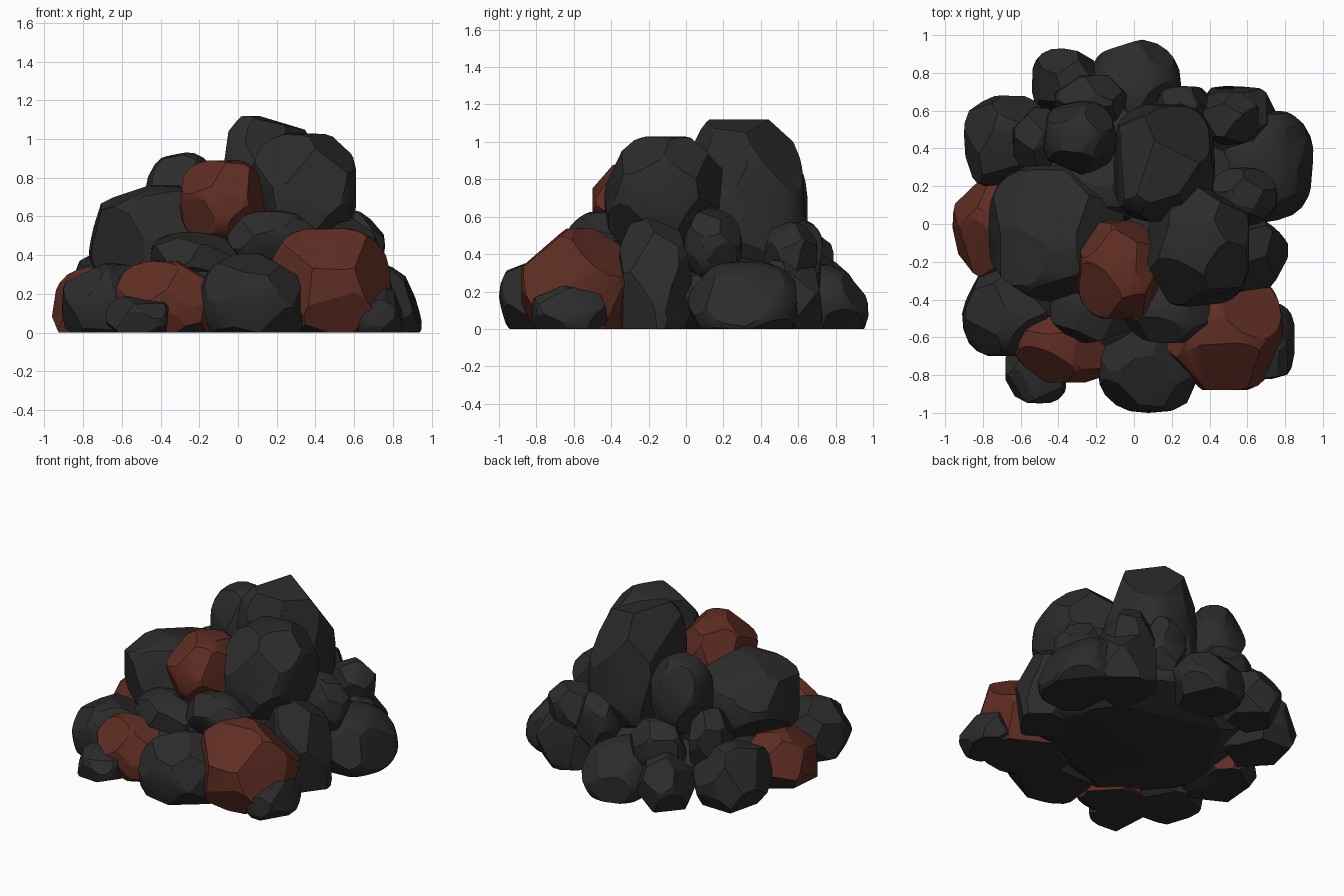
import bpy, bmesh, math, random
from mathutils import Vector

if "Cube" in bpy.data.objects:
    bpy.data.objects.remove(bpy.data.objects["Cube"])


def material(name, rgb):
    m = bpy.data.materials.new(name)
    m.diffuse_color = (*rgb, 1)
    m.use_nodes = True
    m.node_tree.nodes["Principled BSDF"].inputs["Base Color"].default_value = m.diffuse_color
    return m


COAL = material("charcoal", (0.025, 0.025, 0.025))
RUST = material("rust red", (0.118, 0.027, 0.017))


def rock(name, x, y, z, mat=COAL, seed=0, lean=(0, 0), box=0.72, sink=0.22):
    """Faceted boulder filling the x, y, z ranges; ground rocks are cut flat at z = 0."""
    rnd = random.Random(seed)
    bm = bmesh.new()
    bmesh.ops.create_icosphere(bm, subdivisions=3, radius=1)
    for v in bm.verts:  # boxy sphere
        v.co = Vector([math.copysign(abs(c) ** box, c) for c in v.co])
    # chip flat faces off in evenly spread directions
    n, turn = 15, rnd.uniform(0, 6)
    for i in range(n):
        h = 1 - 2 * (i + 0.5) / n
        a = i * 2.39996 + turn
        r = math.sqrt(1 - h * h)
        d = Vector((r * math.cos(a), r * math.sin(a), h))
        d = (d + Vector([rnd.uniform(-.25, .25) for _ in range(3)])).normalized()
        cut = bmesh.ops.bisect_plane(bm, geom=bm.verts[:] + bm.edges[:] + bm.faces[:],
                                     plane_co=d * rnd.uniform(0.85, 0.98), plane_no=d, clear_outer=True)
        edges = [e for e in cut["geom_cut"] if isinstance(e, bmesh.types.BMEdge)]
        if edges:
            bmesh.ops.contextual_create(bm, geom=edges)
    bmesh.ops.remove_doubles(bm, verts=bm.verts, dist=0.09)
    bmesh.ops.dissolve_limit(bm, angle_limit=math.radians(9), verts=bm.verts, edges=bm.edges)
    # fit to the ranges
    lo_z = z[0] if z[0] > 0 else -sink * z[1]
    target = [x, y, (lo_z, z[1])]
    lo = [min(v.co[k] for v in bm.verts) for k in range(3)]
    hi = [max(v.co[k] for v in bm.verts) for k in range(3)]
    for v in bm.verts:
        t = [(v.co[k] - lo[k]) / (hi[k] - lo[k]) for k in range(3)]
        v.co = Vector([target[k][0] + t[k] * (target[k][1] - target[k][0]) for k in range(3)])
        v.co.x += lean[0] * (t[2] - 0.4)
        v.co.y += lean[1] * (t[2] - 0.4)
    if z[0] <= 0:  # flat underside
        cut = bmesh.ops.bisect_plane(bm, geom=bm.verts[:] + bm.edges[:] + bm.faces[:],
                                     plane_co=(0, 0, 0), plane_no=(0, 0, -1), clear_outer=True)
        bmesh.ops.contextual_create(bm, geom=[e for e in cut["geom_cut"] if isinstance(e, bmesh.types.BMEdge)])
    bmesh.ops.triangulate(bm, faces=[f for f in bm.faces if len(f.verts) > 4])
    bmesh.ops.recalc_face_normals(bm, faces=bm.faces)
    for f in bm.faces:  # undersides on the ground are always charcoal
        f.material_index = int(f.normal.z < -0.5 and z[0] <= 0)
    me = bpy.data.meshes.new(name)
    bm.to_mesh(me)
    bm.free()
    me.materials.append(mat)
    me.materials.append(COAL)
    ob = bpy.data.objects.new(name, me)
    bpy.context.collection.objects.link(ob)
    bpy.context.view_layer.objects.active = ob
    bpy.ops.object.select_all(action='DESELECT')
    ob.select_set(True)
    bpy.ops.object.shade_smooth_by_angle(angle=math.radians(24))


# summit boulders
rock("summit_rock", (-.11, .43), (.02, .64), (.2, 1.12), seed=31, lean=(-.04, -.05))
rock("summit_front_rock", (.06, .61), (-.44, .2), (.42, 1.03), seed=2, lean=(0, .04))
rock("summit_red_rock", (-.3, .14), (-.5, .02), (.46, .89), RUST, seed=3)
rock("shoulder_left_rock", (-.77, -.04), (-.41, .31), (.2, .76), seed=4)
rock("shoulder_back_rock", (-.48, -.09), (.26, .65), (.4, .93), seed=5, box=.85)

# middle ledge
rock("ledge_front_left", (-.45, 0), (-.63, -.3), (.26, .52), seed=6)
rock("ledge_front_right", (-.06, .4), (-.63, -.3), (.34, .63), seed=7, box=.85)
rock("ledge_right", (.4, .76), (-.01, .3), (.25, .64), seed=8, box=.85)
rock("ledge_right_back", (.34, .66), (.42, .7), (.2, .57), seed=9)
rock("ledge_back_right", (.12, .4), (.44, .73), (.15, .58), seed=10)
rock("ledge_back", (-.42, -.03), (.52, .79), (.15, .52), seed=11)
rock("ledge_back_left", (-.64, -.38), (.28, .62), (.2, .6), seed=12)
rock("inner_rock", (-.5, .1), (0, .45), (.2, .66), seed=13)

# ground ring
rock("ground_right", (.4, .81), (-.36, .03), (0, .61), seed=14, lean=(-.1, 0))
rock("ground_right_back", (.46, .94), (.01, .6), (0, .36), seed=15, lean=(-.1, 0), box=.85)
rock("ground_back_right", (.3, .76), (.28, .73), (0, .38), seed=16)
rock("ground_back", (-.24, .25), (.5, .98), (0, .35), seed=17, lean=(0, -.08), box=.9)
rock("ground_back_left", (-.54, -.18), (.56, .93), (0, .36), seed=18)
rock("ground_left_back", (-.9, -.45), (.19, .68), (0, .41), seed=19)
rock("ground_left_red", (-.96, -.5), (-.29, .23), (0, .34), RUST, seed=20, lean=(.05, 0))
rock("ground_left_front", (-.91, -.42), (-.7, -.2), (0, .36), seed=21)
rock("ground_front_left_small", (-.68, -.36), (-.95, -.58), (0, .19), seed=22)
rock("ground_front_left_red", (-.63, -.11), (-.84, -.42), (0, .37), RUST, seed=23)
rock("ground_front", (-.19, .37), (-1.0, -.45), (0, .41), seed=24, box=.82)
rock("ground_front_right_red", (.14, .79), (-.88, -.26), (0, .54), RUST, seed=25)
rock("ground_front_right_small", (.58, .85), (-.82, -.42), (0, .23), seed=26)

# hidden core closing the gaps
rock("core_rock", (-.7, .7), (-.7, .7), (0, .42), seed=27, box=.9)
